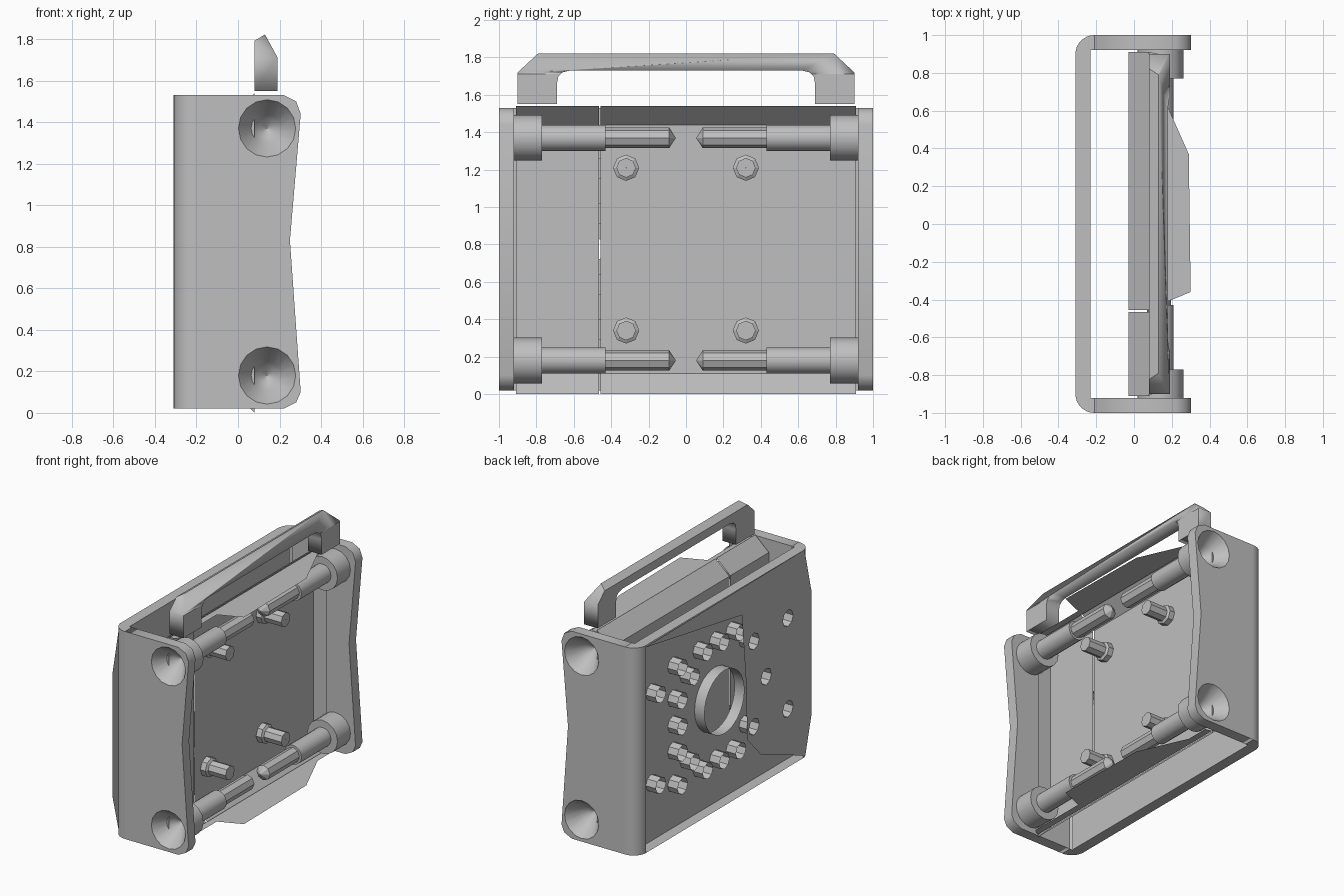
import bpy, bmesh, math
from mathutils import Matrix, Vector

if "Cube" in bpy.data.objects:
    bpy.data.objects.remove(bpy.data.objects["Cube"])

grey = bpy.data.materials.new("plain_grey")
grey.diffuse_color = (0.52, 0.52, 0.52, 1)
grey.use_nodes = True
grey.node_tree.nodes["Principled BSDF"].inputs["Base Color"].default_value = grey.diffuse_color

# Local drawing planes: (u, v, normal) mapped to world axes
YZ = Matrix(((0, 0, 1), (1, 0, 0), (0, 1, 0))).to_4x4()
XZ = Matrix(((1, 0, 0), (0, 0, -1), (0, 1, 0))).to_4x4()
XY = Matrix.Identity(4)


def add(name, mesh, smooth=False):
    ob = bpy.data.objects.new(name, mesh)
    bpy.context.collection.objects.link(ob)
    mesh.materials.clear()
    mesh.materials.append(grey)
    if smooth:
        bpy.ops.object.select_all(action='DESELECT')
        ob.select_set(True)
        bpy.context.view_layer.objects.active = ob
        bpy.ops.object.shade_smooth_by_angle(angle=math.radians(35))
    return ob


def from_faces(name, verts, faces, smooth=False):
    me = bpy.data.meshes.new(name)
    me.from_pydata(verts, [], faces)
    return add(name, me, smooth)


def ring(u, v, r, n):
    return [(u + r * math.cos(2 * math.pi * i / n),
             v + r * math.sin(2 * math.pi * i / n)) for i in range(n)]


def plate(name, loops, plane, offset, half=0.0):
    """Filled outline with holes, optionally given thickness."""
    cu = bpy.data.curves.new(name + "_outline", 'CURVE')
    cu.dimensions = '2D'
    cu.fill_mode = 'BOTH'
    cu.extrude = half
    for pts in loops:
        sp = cu.splines.new('POLY')
        sp.points.add(len(pts) - 1)
        for p, (u, v) in zip(sp.points, pts):
            p.co = (u, v, 0, 1)
        sp.use_cyclic_u = True
    tmp = bpy.data.objects.new("tmp", cu)
    bpy.context.collection.objects.link(tmp)
    dg = bpy.context.evaluated_depsgraph_get()
    me = bpy.data.meshes.new_from_object(tmp.evaluated_get(dg))
    bpy.data.objects.remove(tmp)
    me.transform(plane @ Matrix.Translation((0, 0, offset)))
    return add(name, me)


def lathe(name, profile, n, origin, axis, smooth=True):
    """Open surface of rings (distance, radius) along an axis."""
    rot = Vector((0, 0, 1)).rotation_difference(Vector(axis)).to_matrix()
    verts, faces = [], []
    for d, r in profile:
        verts += [rot @ Vector((a, b, d)) + Vector(origin) for a, b in ring(0, 0, r, n)]
    for k in range(len(profile) - 1):
        for i in range(n):
            j = (i + 1) % n
            faces.append((k * n + i, k * n + j, (k + 1) * n + j, (k + 1) * n + i))
    return from_faces(name, verts, faces, smooth)


# Mounting hole pattern on the back plate
ZC = 0.775
quarter = [(0.73, 0.33), (0.48, 0.19), (0.48, 0.43), (0.34, 0.31), (0.19, 0.43)]
holes = [(sy * y, ZC + sz * z) for y, z in quarter for sy in (1, -1) for sz in (1, -1)]
holes += [(0.48, ZC), (-0.48, ZC), (0, ZC + 0.43), (0, ZC - 0.43)]

# Back plate inner skin, hole sleeves and partial outer skin
plate("back_plate", [[(-.92, .02), (.92, .02), (.92, 1.53), (-.92, 1.53)],
                     ring(0, ZC, .23, 32)] + [ring(y, z, .06, 8) for y, z in holes], YZ, -0.23)
for y, z in holes:
    lathe("hole_sleeve", [(0, .06), (.08, .06)], 8, (-.31, y, z), (1, 0, 0), False)
lathe("centre_sleeve", [(0, .23), (.08, .23)], 32, (-.31, 0, ZC), (1, 0, 0))
cover = [(-1, .3), (-.93, .03), (-.42, .23), (-.26, .4), (-.25, .8), (-.2, 1.33),
         (.92, 1.52), (-.92, 1.53), (-1, 1.2)]
seen = [(y, z) for y, z in holes if y < -.3 and not (y == -.48 and z != ZC)]
plate("back_cover", [cover] + [ring(y, z, .06, 8) for y, z in seen], YZ, -0.31)

# Bracket rims and rounded back corners
arc = [(-.21 - .1 * math.sin(a), -.9 - .1 * math.cos(a))
       for a in (math.pi / 2 * i / 8 for i in range(9))]
mirrored = [(x, -y) for x, y in reversed(arc)]
rim = arc + mirrored + [(-.21, .92), (-.23, .92), (-.23, -.92), (-.21, -.92)]
for name, z in (("top_rim", 1.53), ("bottom_rim", .02)):
    plate(name, [rim], XY, z)
for pts in (arc, mirrored):
    n = len(pts)
    from_faces("bracket_corner", [(x, y, z) for z in (.02, 1.53) for x, y in pts],
               [(i, i + n, i + n + 1, i + 1) for i in range(n - 1)], True)

# Side flanges, countersinks and bolts
BX, BOLT_Z = 0.14, (0.18, 1.37)
flange = [(-.21, .02), (.22, .02), (.28, .05), (.302, .1), (.25, .83),
          (.302, 1.44), (.28, 1.5), (.22, 1.53), (-.21, 1.53)]
for s in (-1, 1):
    plate("side_flange", [flange] + [ring(BX, z, .138, 16) for z in BOLT_Z], XZ, -s * .96, .04)
    for z in BOLT_Z:
        lathe("countersink", [(0, .138), (.1, .07), (.13, .045), (.16, .001)], 16,
              (BX, s, z), (0, -s, 0))
        lathe("bolt_head", [(.08, .138), (.08, .122), (.23, .122), (.23, .07)], 16,
              (BX, s, z), (0, -s, 0))
        lathe("bolt_shank", [(.2, .07), (.57, .07), (.57, .052)], 16, (BX, s, z), (0, -s, 0))
        lathe("bolt_tip", [(.57, .055), (.91, .055), (.945, .002)], 8,
              (BX, s, z), (0, -s, 0), False)

# Flared tray in two sections with end walls
section = [(.08, 0), (-.03, .11), (-.03, 1.44), (.08, 1.54)]
for name, y0, y1 in (("tray_short", -.91, -.466), ("tray_long", -.456, .91)):
    from_faces(name, [(x, y, z) for y in (y0, y1) for x, z in section],
               [(i, i + 1, i + 5, i + 4) for i in range(3)])
for s in (-1, 1):
    plate("tray_end", [section], XZ, s * .91)

# Top and bottom flaps
flap = [(.08, -.91), (.13, -.88), (.13, -.43), (.3, -.36), (.29, .37), (.13, .73),
        (.13, .9), (.08, .91)]
for name, z in (("top_flap", 1.525), ("bottom_flap", .02)):
    plate(name, [flap], XY, z)

# Standoffs on the tray
for y in (-.32, .32):
    for z in (.34, 1.21):
        lathe("standoff", [(0, .07), (.04, .07), (.05, .052), (.19, .052), (.19, .001)], 8,
              (-.03, y, z), (1, 0, 0), False)

# Carry handle with sloped front edge
half = [(.9, 1.55), (.9, 1.72), (.79, 1.822)]
inner = [(.62, 1.73), (.66, 1.72), (.682, 1.7), (.69, 1.66), (.69, 1.55)]
outline = half + [(-y, z) for y, z in reversed(half)] \
    + [(-y, z) for y, z in reversed(inner)] + inner
handle = plate("handle", [outline], YZ, .135, .055)
bm = bmesh.new()
bm.from_mesh(handle.data)
bmesh.ops.remove_doubles(bm, verts=bm.verts, dist=1e-4)
for co, no in (((.13, 0, 1.822), (.11, 0, .06)), ((.13, 0, 1.822), (-.03, 0, .05))):
    cut = bmesh.ops.bisect_plane(bm, geom=bm.verts[:] + bm.edges[:] + bm.faces[:],
                                 plane_co=co, plane_no=no, clear_outer=True)
    edges = [e for e in cut['geom_cut'] if isinstance(e, bmesh.types.BMEdge)]
    bmesh.ops.holes_fill(bm, edges=edges, sides=0)
bmesh.ops.recalc_face_normals(bm, faces=bm.faces)
bm.to_mesh(handle.data)
bm.free()
